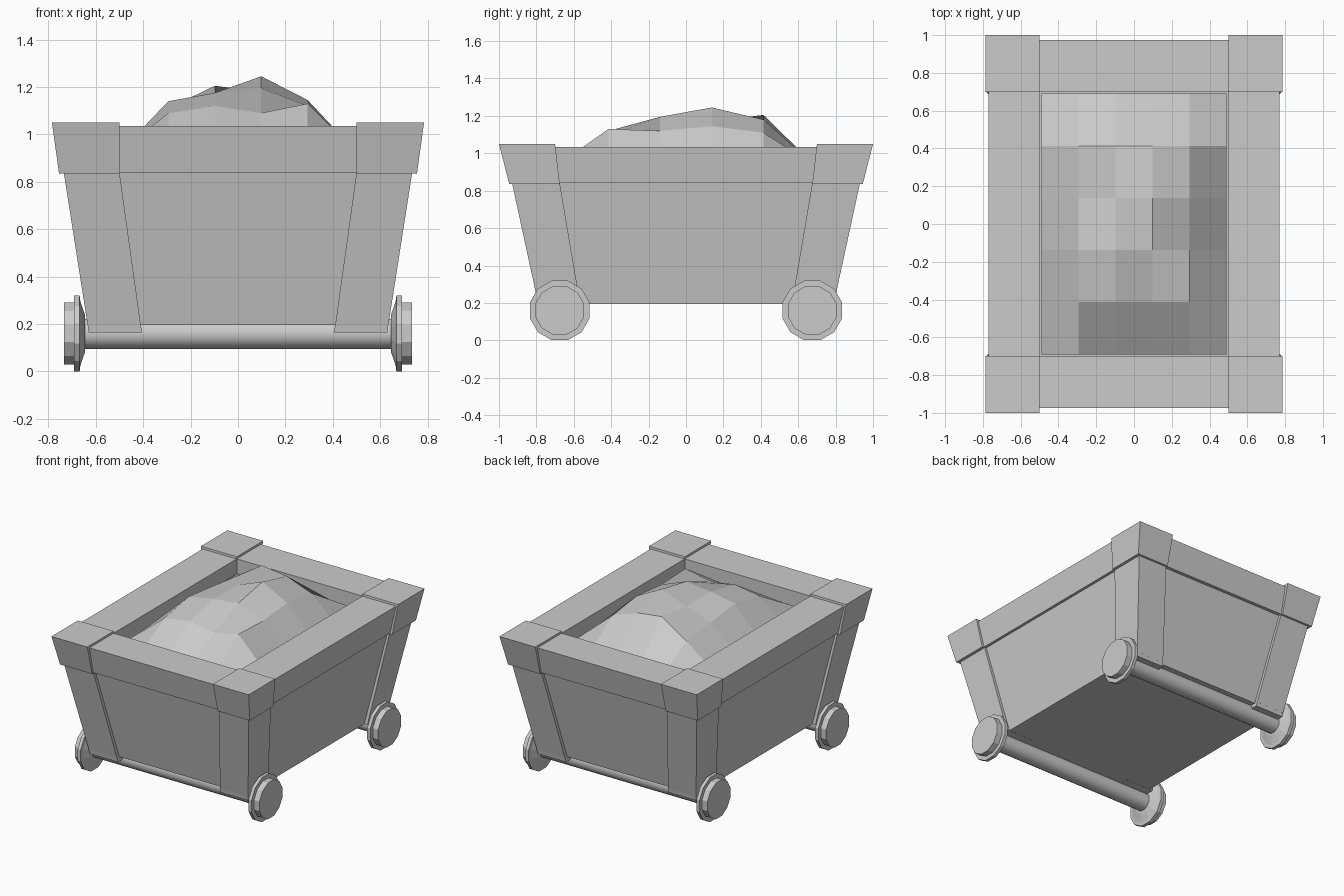
import bpy
import bmesh
from math import cos, sin, pi, radians

cube = bpy.data.objects.get("Cube")
if cube:
    bpy.data.objects.remove(cube, do_unlink=True)

grey = bpy.data.materials.new("plain grey")
grey.use_nodes = True
grey.diffuse_color = (0.6, 0.6, 0.6, 1)
bsdf = next(n for n in grey.node_tree.nodes if n.type == 'BSDF_PRINCIPLED')
bsdf.inputs["Base Color"].default_value = (0.6, 0.6, 0.6, 1)


def make(name, verts, faces):
    mesh = bpy.data.meshes.new(name)
    mesh.from_pydata(verts, [], faces)
    bm = bmesh.new()
    bm.from_mesh(mesh)
    bmesh.ops.recalc_face_normals(bm, faces=bm.faces)
    bm.to_mesh(mesh)
    bm.free()
    mesh.materials.append(grey)
    obj = bpy.data.objects.new(name, mesh)
    bpy.context.collection.objects.link(obj)
    return obj


def block(name, low, high, sx=1, sy=1):
    """Tapered block between two rectangles (x0, x1, y0, y1, z)."""
    verts = []
    for x0, x1, y0, y1, z in (low, high):
        verts += [(sx * x, sy * y, z) for x, y in ((x0, y0), (x1, y0), (x1, y1), (x0, y1))]
    sides = [(i, (i + 1) % 4, (i + 1) % 4 + 4, i + 4) for i in range(4)]
    return make(name, verts, [(0, 1, 2, 3), (4, 5, 6, 7)] + sides)


def lathe_x(name, profile, count, y, z, sx=1):
    """Turned part around an x axis from (x, radius) pairs."""
    verts, faces = [], []
    for x, r in profile:
        for k in range(count):
            a = 2 * pi * (k + 0.5) / count
            verts.append((sx * x, y + r * cos(a), z + r * sin(a)))
    for j in range(len(profile) - 1):
        for k in range(count):
            n = (k + 1) % count
            faces.append((j * count + k, j * count + n, (j + 1) * count + n, (j + 1) * count + k))
    last = (len(profile) - 1) * count
    faces += [tuple(range(count)), tuple(range(last, last + count))]
    return make(name, verts, faces)


# Sloping tub
block("tub", (-0.61, 0.61, -0.765, 0.765, 0.195), (-0.72, 0.72, -0.91, 0.91, 0.85))

# Rim beams
for s, side in ((1, "left"), (-1, "right")):
    block("rim_" + side, (0.5, 0.738, -0.685, 0.685, 0.84), (0.5, 0.77, -0.71, 0.71, 1.035), sx=s)
for s, end in ((1, "back"), (-1, "front")):
    block("rim_" + end, (-0.51, 0.51, 0.70, 0.932, 0.84), (-0.51, 0.51, 0.70, 0.975, 1.035), sy=s)

# Corner posts, their feet and caps, and the wheels
wheel = [(0.645, 0.08), (0.665, 0.14), (0.668, 0.165), (0.692, 0.165), (0.692, 0.135), (0.735, 0.135)]
for sx, side in ((1, "left"), (-1, "right")):
    for sy, end in ((1, "back"), (-1, "front")):
        tag = end + "_" + side
        block("post_" + tag, (0.41, 0.634, 0.565, 0.79, 0.194),
              (0.5, 0.735, 0.675, 0.93, 0.84), sx, sy)
        block("post_foot_" + tag, (0.405, 0.63, 0.735, 0.785, 0.165),
              (0.41, 0.634, 0.71, 0.79, 0.196), sx, sy)
        block("corner_cap_" + tag, (0.5, 0.755, 0.675, 0.945, 0.835),
              (0.5, 0.785, 0.70, 1.0, 1.05), sx, sy)
        lathe_x("wheel_" + tag, wheel, 12, sy * 0.675, 0.16, sx)

# Axles
for s, end in ((1, "back"), (-1, "front")):
    axle = lathe_x("axle_" + end, [(-0.66, 0.063), (0.66, 0.063)], 24, s * 0.675, 0.158)
    bpy.ops.object.select_all(action='DESELECT')
    axle.select_set(True)
    bpy.context.view_layer.objects.active = axle
    bpy.ops.object.shade_smooth_by_angle(angle=radians(30))

# Faceted heap of ore
heights = [(1.09, 1.12, 1.09, 1.13),
           (1.14, 1.175, 1.195, 1.12),
           (1.11, 1.17, 1.245, 1.145),
           (1.08, 1.205, 1.18, 1.11)]
verts, faces = [], []
for j in range(6):
    for i in range(6):
        inside = 0 < i < 5 and 0 < j < 5
        z = heights[j - 1][i - 1] if inside else 0.935
        verts.append((-0.49 + i * 0.196, -0.69 + j * 0.276, z))
for j in range(5):
    for i in range(5):
        a = j * 6 + i
        faces.append((a, a + 1, a + 7, a + 6))
make("ore_heap", verts, faces)
